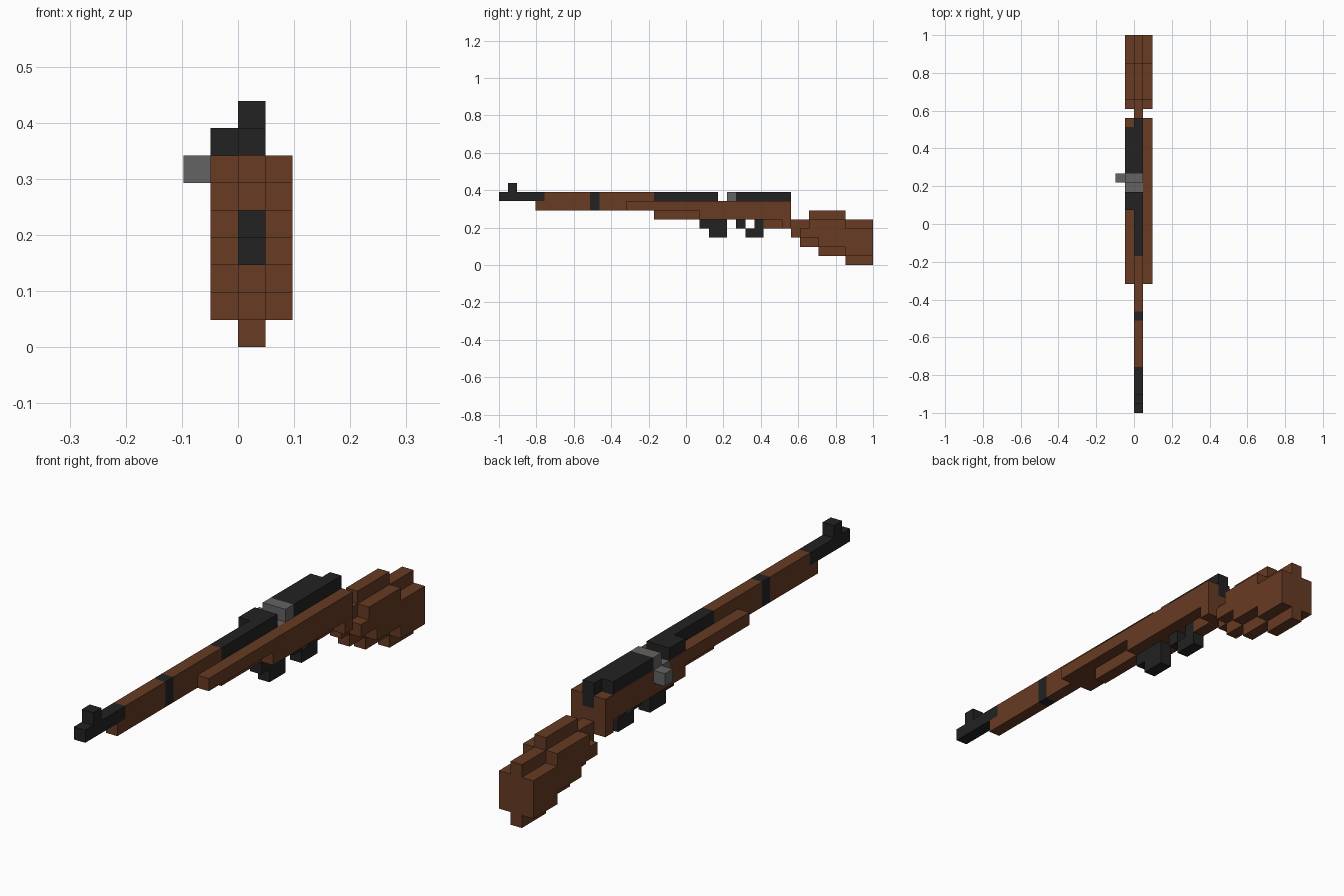
import bpy
import bmesh

if "Cube" in bpy.data.objects:
    bpy.data.objects.remove(bpy.data.objects["Cube"], do_unlink=True)

U = 2 / 41  # edge of one block


def material(name, color):
    m = bpy.data.materials.new(name)
    m.use_nodes = True
    m.diffuse_color = (*color, 1)
    bsdf = m.node_tree.nodes["Principled BSDF"]
    bsdf.inputs["Base Color"].default_value = (*color, 1)
    bsdf.inputs["Roughness"].default_value = 0.8
    return m


WOOD = material("brown_wood", (0.135, 0.043, 0.017))
BLACK = material("black_metal", (0.016, 0.016, 0.016))
STEEL = material("grey_steel", (0.125, 0.125, 0.125))


def part(name, mat, *boxes):
    """Join boxes given in blocks: (x0, x1, y0, y1, z0, z1), y counted from the muzzle."""
    bm = bmesh.new()
    for x0, x1, y0, y1, z0, z1 in boxes:
        for v in bmesh.ops.create_cube(bm, size=1)["verts"]:
            v.co.x = U * (x1 if v.co.x > 0 else x0)
            v.co.y = U * (y1 if v.co.y > 0 else y0) - 1
            v.co.z = U * (z1 if v.co.z > 0 else z0)
    mesh = bpy.data.meshes.new(name)
    bm.to_mesh(mesh)
    bm.free()
    mesh.materials.append(mat)
    ob = bpy.data.objects.new(name, mesh)
    bpy.context.collection.objects.link(ob)
    return ob


# Barrel, sight and band
part("muzzle", BLACK, (0, 1, 0, 5, 7, 8))
part("front_sight", BLACK, (0, 1, 1, 2, 8, 9))
part("barrel_band", BLACK, (0, 1, 10, 11, 6, 8))

# Fore stock and central stock
part("fore_stock", WOOD,
     (0, 1, 4, 10, 6, 7), (0, 1, 5, 10, 7, 8),
     (0, 1, 11, 17, 6, 8), (0, 1, 17, 24, 6, 7))
part("stock_core", WOOD, (0, 1, 17, 32, 5, 6), (0, 1, 29, 32, 4, 5))

# Side panels, the same on both sides of the core
for side, x in (("right", -1), ("left", 1)):
    bolt_gap = x < 0
    top = [(x, x + 1, 14, 24, 6, 7), (x, x + 1, 26, 32, 6, 7)] if bolt_gap \
        else [(x, x + 1, 14, 32, 6, 7)]
    part(side + "_panel", WOOD, *top,
         (x, x + 1, 22, 32, 5, 6), (x, x + 1, 31, 32, 4, 5))
    # Stepped cheek of the butt
    part(side + "_butt_cheek", WOOD,
         (x, x + 1, 33, 34, 3, 4), (x, x + 1, 34, 35, 3, 5),
         (x, x + 1, 35, 38, 2, 5), (x, x + 1, 38, 41, 1, 4))

# Receiver
part("receiver_front", BLACK, (0, 1, 17, 24, 7, 8), (-1, 0, 22, 24, 7, 8))
part("receiver_rear", BLACK,
     (-1, 1, 26, 31, 7, 8), (0, 1, 31, 32, 7, 8), (0, 1, 26, 32, 6, 7))

# Bolt
part("bolt", STEEL, (-1, 1, 24, 26, 6, 7), (-1, 1, 25, 26, 7, 8))
part("bolt_handle", STEEL, (-2, -1, 25, 26, 6, 7))

# Magazine and trigger guard
part("magazine", BLACK, (0, 1, 22, 25, 4, 5), (0, 1, 23, 25, 3, 4))
part("trigger_guard", BLACK,
     (0, 1, 26, 27, 4, 5), (0, 1, 27, 29, 3, 4), (0, 1, 28, 29, 4, 5))

# Wrist and butt core
part("wrist", WOOD, (0, 1, 32, 33, 3, 5), (0, 1, 33, 34, 2, 5))
part("butt_core", WOOD,
     (0, 1, 34, 35, 2, 6), (0, 1, 35, 38, 1, 6), (0, 1, 38, 41, 0, 5))
